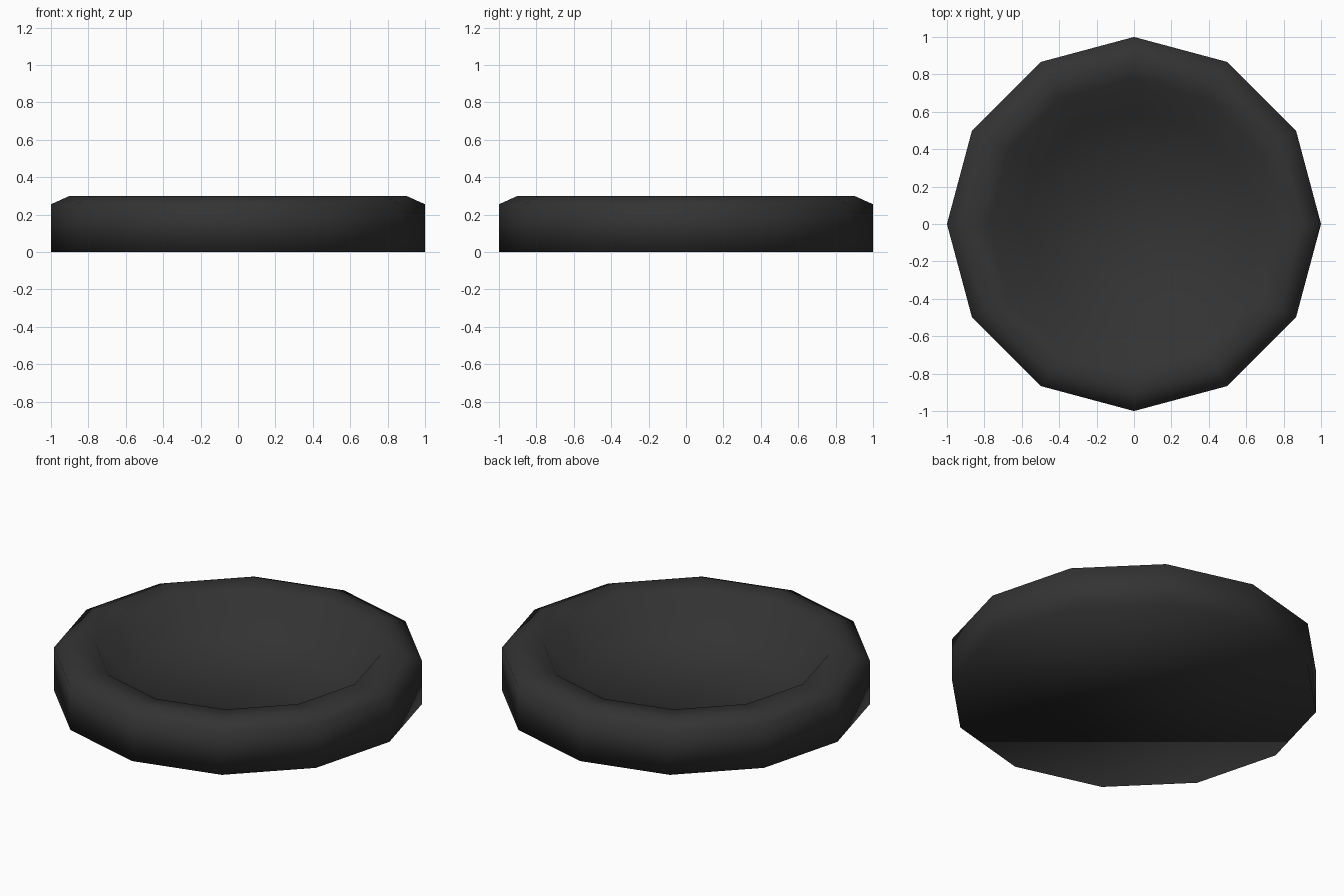
import bpy, bmesh, math

if "Cube" in bpy.data.objects:
    bpy.data.objects.remove(bpy.data.objects["Cube"])

SIDES = 12
# radius, height from the underside, over the rim and down into the bowl
PROFILE = [(1.0, 0.0), (1.0, 0.255), (0.9, 0.3), (0.775, 0.286), (0.6, 0.08)]

dark = bpy.data.materials.new("dark_grey")
dark.diffuse_color = (0.033, 0.033, 0.033, 1.0)
dark.use_nodes = True
dark.node_tree.nodes["Principled BSDF"].inputs["Base Color"].default_value = dark.diffuse_color

bm = bmesh.new()
# rings of the dish
rings = []
for r, z in PROFILE:
    rings.append([bm.verts.new((r * math.cos(2 * math.pi * i / SIDES),
                                r * math.sin(2 * math.pi * i / SIDES), z))
                  for i in range(SIDES)])
# wall, bevel, rim and bowl side
for a, b in zip(rings, rings[1:]):
    for i in range(SIDES):
        j = (i + 1) % SIDES
        bm.faces.new((a[i], a[j], b[j], b[i]))
# underside and bowl floor
bm.faces.new(rings[0][::-1])
bm.faces.new(rings[-1])
for f in bm.faces:
    f.smooth = True

mesh = bpy.data.meshes.new("round_dish")
bm.to_mesh(mesh)
bm.free()
mesh.materials.append(dark)
dish = bpy.data.objects.new("round_dish", mesh)
bpy.context.collection.objects.link(dish)
